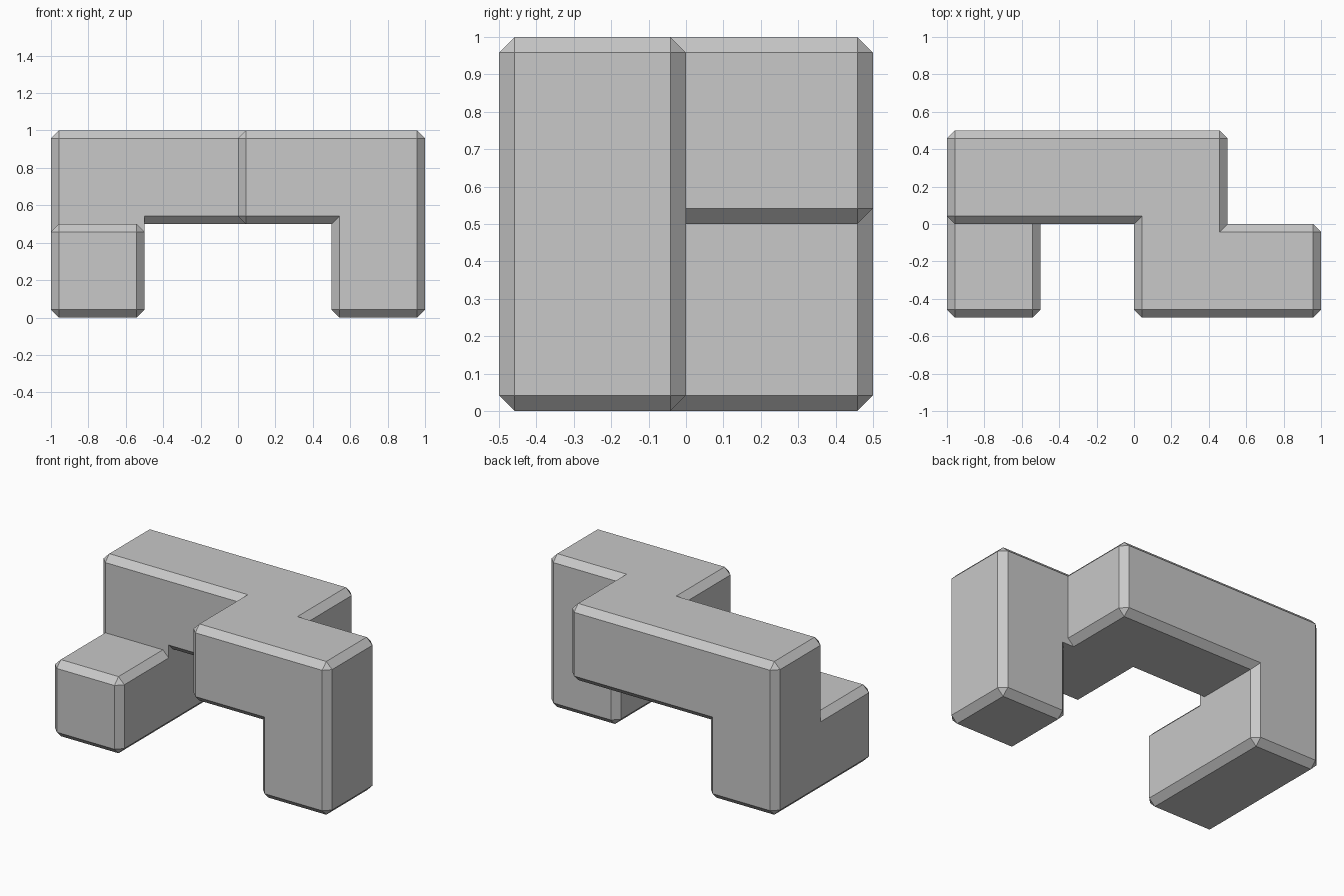
import bpy
import bmesh
from mathutils import Vector

cube = bpy.data.objects.get("Cube")
if cube:
    bpy.data.objects.remove(cube, do_unlink=True)

UNIT = 0.5
GRID = 1024
CHAMFER = 43 / GRID

grey = bpy.data.materials.new("plain grey")
grey.use_nodes = True
grey.diffuse_color = (0.58, 0.58, 0.58, 1)
grey.node_tree.nodes["Principled BSDF"].inputs["Base Color"].default_value = grey.diffuse_color


def make_bar(name, start, size, sharp_edge=None):
    """Chamfered bar in grid cells; sharp_edge is the middle of one edge left square."""
    low = Vector(start) * UNIT - Vector((1, 0.5, 0))
    bm = bmesh.new()
    bmesh.ops.create_cube(bm, size=1)
    for v in bm.verts:
        for i in range(3):
            v.co[i] = low[i] + (v.co[i] + 0.5) * size[i] * UNIT
    edges = []
    for e in bm.edges:
        middle = (e.verts[0].co + e.verts[1].co) / 2
        if sharp_edge is None or (middle - Vector(sharp_edge)).length > 0.01:
            edges.append(e)
    bmesh.ops.bevel(bm, geom=edges, offset=CHAMFER, offset_type='OFFSET',
                    segments=1, affect='EDGES', profile=0.5)
    # Snap so that faces shared by neighbouring bars lie exactly together
    for v in bm.verts:
        v.co = [round(c * GRID) / GRID for c in v.co]
    bmesh.ops.recalc_face_normals(bm, faces=bm.faces)
    mesh = bpy.data.meshes.new(name)
    bm.to_mesh(mesh)
    bm.free()
    mesh.materials.append(grey)
    obj = bpy.data.objects.new(name, mesh)
    bpy.context.collection.objects.link(obj)
    return obj


# The piece is a chain of bars, each overlapping the next by one cell
puzzle_block = make_bar("puzzle_block", (0, 0, 0), (1, 2, 1))
bars = [
    make_bar("back_post", (0, 1, 0), (1, 1, 2), (-0.5, 0, 0.5)),
    make_bar("back_beam", (0, 1, 1), (3, 1, 1)),
    make_bar("cross_beam", (2, 0, 1), (1, 2, 1)),
    make_bar("front_beam", (2, 0, 1), (2, 1, 1), (0.5, 0, 0.5)),
    make_bar("front_post", (3, 0, 0), (1, 1, 2)),
]

# Weld the bars into one solid
for bar in bars:
    bar.hide_render = True
    weld = puzzle_block.modifiers.new("weld " + bar.name, 'BOOLEAN')
    weld.operation = 'UNION'
    weld.solver = 'EXACT'
    weld.object = bar

bpy.context.view_layer.update()
depsgraph = bpy.context.evaluated_depsgraph_get()
solid = bpy.data.meshes.new_from_object(puzzle_block.evaluated_get(depsgraph))
puzzle_block.modifiers.clear()
puzzle_block.data = solid
for bar in bars:
    bpy.data.objects.remove(bar, do_unlink=True)

# Merge coplanar faces left by the weld
bm = bmesh.new()
bm.from_mesh(solid)
bmesh.ops.remove_doubles(bm, verts=bm.verts, dist=0.0005)
bmesh.ops.dissolve_limit(bm, angle_limit=0.02, verts=bm.verts, edges=bm.edges)
for f in bm.faces:
    f.material_index = 0
    f.smooth = False
bm.to_mesh(solid)
bm.free()
solid.materials.clear()
solid.materials.append(grey)
